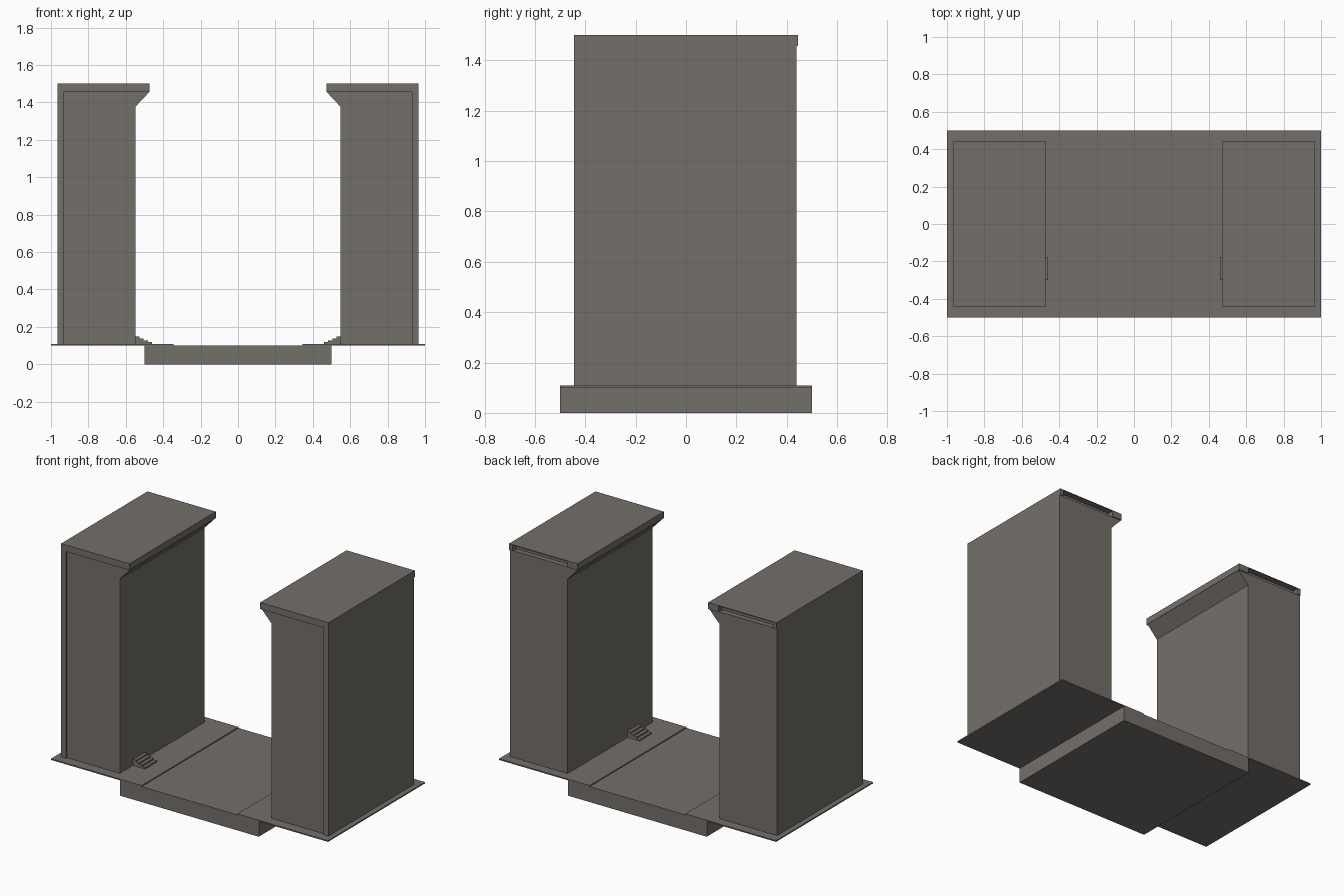
import bpy, bmesh

if "Cube" in bpy.data.objects:
    bpy.data.objects.remove(bpy.data.objects["Cube"])

grey = bpy.data.materials.new("warm_grey")
grey.diffuse_color = (0.175, 0.16, 0.145, 1)
grey.use_nodes = True
grey.node_tree.nodes["Principled BSDF"].inputs["Base Color"].default_value = grey.diffuse_color


def prism(name, pts, axis, a, b):
    """Extrude a 2D outline from a to b: axis 'y' takes (x,z), axis 'z' takes (x,y)."""
    bm = bmesh.new()
    put = (lambda p, t: (p[0], t, p[1])) if axis == 'y' else (lambda p, t: (p[0], p[1], t))
    lo = [bm.verts.new(put(p, a)) for p in pts]
    hi = [bm.verts.new(put(p, b)) for p in pts]
    n = len(pts)
    bm.faces.new(lo)
    bm.faces.new(hi[::-1])
    for i in range(n):
        bm.faces.new((lo[i], hi[i], hi[(i + 1) % n], lo[(i + 1) % n]))
    bmesh.ops.recalc_face_normals(bm, faces=bm.faces)
    me = bpy.data.meshes.new(name)
    bm.to_mesh(me)
    bm.free()
    me.materials.append(grey)
    ob = bpy.data.objects.new(name, me)
    bpy.context.collection.objects.link(ob)
    return ob


def box(name, x0, x1, y0, y1, z0, z1):
    return prism(name, [(x0, y0), (x1, y0), (x1, y1), (x0, y1)], 'z', z0, z1)


# central floor slab
box("floor_slab", -0.5, 0.5, -0.5, 0.5, 0, 0.101)

for s, side in ((-1, "left"), (1, "right")):
    # thin side plate
    box(side + "_floor_plate", s * 0.345, s, -0.5, 0.5, 0.1, 0.108)
    # tower plan: front recessed beside the outer corner post
    plan = [(0.965, -0.445), (0.93, -0.445), (0.93, -0.435), (0.548, -0.435),
            (0.548, 0.438), (0.965, 0.438)]
    prism(side + "_tower", [(s * x, y) for x, y in plan], 'z', 0.108, 1.457)
    # top cap with a slot under the roof sheet at the back
    box(side + "_cap", s * 0.472, s * 0.965, -0.445, 0.405, 1.457, 1.496)
    box(side + "_roof_sheet", s * 0.472, s * 0.965, -0.445, 0.445, 1.495, 1.5)
    box(side + "_back_outer_post", s * 0.94, s * 0.965, 0.405, 0.445, 1.457, 1.496)
    box(side + "_back_inner_post", s * 0.472, s * 0.545, 0.405, 0.445, 1.457, 1.496)
    # sloped bracket under the overhang
    prism(side + "_overhang_bracket",
          [(s * 0.55, 1.375), (s * 0.55, 1.458), (s * 0.472, 1.458)], 'y', -0.435, 0.438)
    # small flight of steps at the tower foot
    outline = [(0.55, 0.105)]
    for i in range(4):
        x, z = 0.46 + i * 0.022, 0.108 + (i + 1) * 0.01
        outline = outline + [(x, z - 0.01), (x, z)]
    outline.append((0.55, 0.148))
    prism(side + "_steps", [(s * x, z) for x, z in outline], 'y', -0.3, -0.18)
